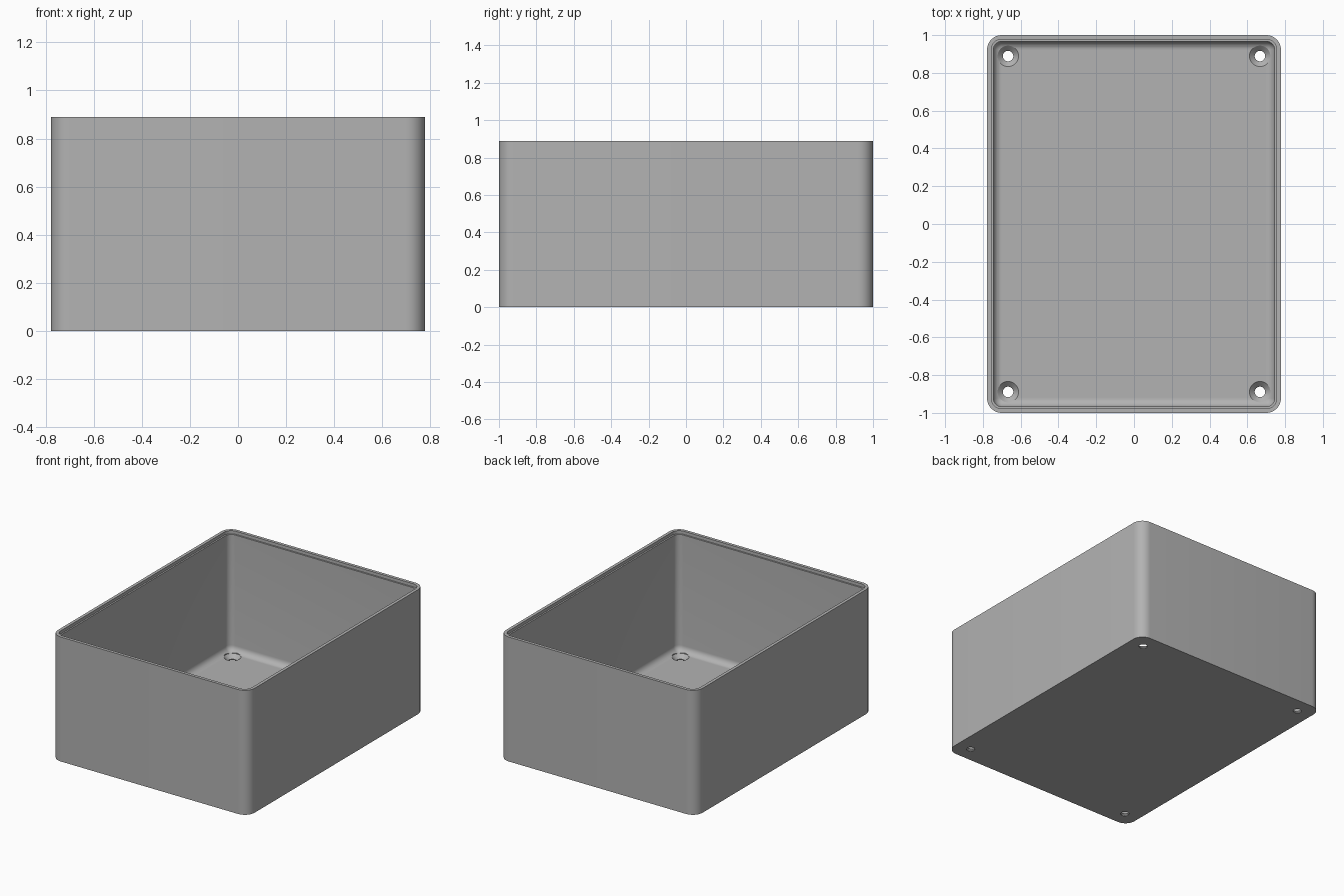
import bpy, bmesh, math

cube = bpy.data.objects.get("Cube")
if cube:
    bpy.data.objects.remove(cube, do_unlink=True)

MM = 2 / 90                      # drawing unit
W, L, H = 70 * MM, 90 * MM, 40 * MM
FLOOR, LIP, WALL = 1.5 * MM, 1.0 * MM, 1.5 * MM
CORNER, FILLET = 3.5 * MM, 2.0 * MM

grey = bpy.data.materials.new("plain grey")
grey.use_nodes = True
grey.diffuse_color = (0.45, 0.45, 0.45, 1)
grey.node_tree.nodes["Principled BSDF"].inputs["Base Color"].default_value = grey.diffuse_color


def outline(inset, steps=10):
    """Rounded rectangle, moved in from the outer wall by inset."""
    r = max(CORNER - inset, 0.003)
    cx, cy = W / 2 - inset - r, L / 2 - inset - r
    pts = []
    for q, (sx, sy) in enumerate([(1, 1), (-1, 1), (-1, -1), (1, -1)]):
        for i in range(steps + 1):
            a = math.pi / 2 * (q + i / steps)
            pts.append((sx * cx + r * math.cos(a), sy * cy + r * math.sin(a)))
    return pts


def loft(name, rings):
    """Skin a stack of equal-count rings of (points, z), capping both ends."""
    bm = bmesh.new()
    loops = [[bm.verts.new((x, y, z)) for x, y in pts] for pts, z in rings]
    n = len(loops[0])
    for a, b in zip(loops, loops[1:]):
        for i in range(n):
            j = (i + 1) % n
            bm.faces.new((a[i], a[j], b[j], b[i]))
    bm.faces.new(loops[0][::-1])
    bm.faces.new(loops[-1])
    bmesh.ops.recalc_face_normals(bm, faces=bm.faces)
    mesh = bpy.data.meshes.new(name)
    bm.to_mesh(mesh)
    bm.free()
    obj = bpy.data.objects.new(name, mesh)
    bpy.context.collection.objects.link(obj)
    mesh.materials.append(grey)
    return obj


def circle(r, x, y, n=32):
    return [(x + r * math.cos(2 * math.pi * i / n),
             y + r * math.sin(2 * math.pi * i / n)) for i in range(n)]


# Box shell: outer wall, thin lip, ledge, inner wall, filleted floor
profile = [(0, 0), (0, H), (LIP, H), (LIP, H - MM), (WALL, H - MM)]
for i in range(9):
    a = math.pi / 2 * i / 8
    profile.append((WALL + FILLET * (1 - math.cos(a)),
                    FLOOR + FILLET * (1 - math.sin(a))))
box = loft("box_shell", [(outline(d), z) for d, z in profile])

# Countersunk screw holes in the four floor corners
cutters = []
for sx in (-1, 1):
    for sy in (-1, 1):
        x, y = sx * 30 * MM, sy * 40 * MM
        r, big = 1.25 * MM, 2.5 * MM
        stack = [(r, -0.05), (r, 0.25 * MM), (big, FLOOR), (big, FLOOR + 0.1)]
        cutter = loft("hole_cutter", [(circle(rad, x, y), z) for rad, z in stack])
        cutter.hide_render = True
        cutters.append(cutter)
        mod = box.modifiers.new("screw_hole", "BOOLEAN")
        mod.operation = "DIFFERENCE"
        mod.solver = "EXACT"
        mod.object = cutter

# Apply the holes and drop the cutters
bpy.ops.object.select_all(action="DESELECT")
bpy.context.view_layer.objects.active = box
box.select_set(True)
for mod in list(box.modifiers):
    bpy.ops.object.modifier_apply(modifier=mod.name)
for cutter in cutters:
    bpy.data.objects.remove(cutter, do_unlink=True)
bpy.ops.object.shade_smooth_by_angle(angle=math.radians(30))
